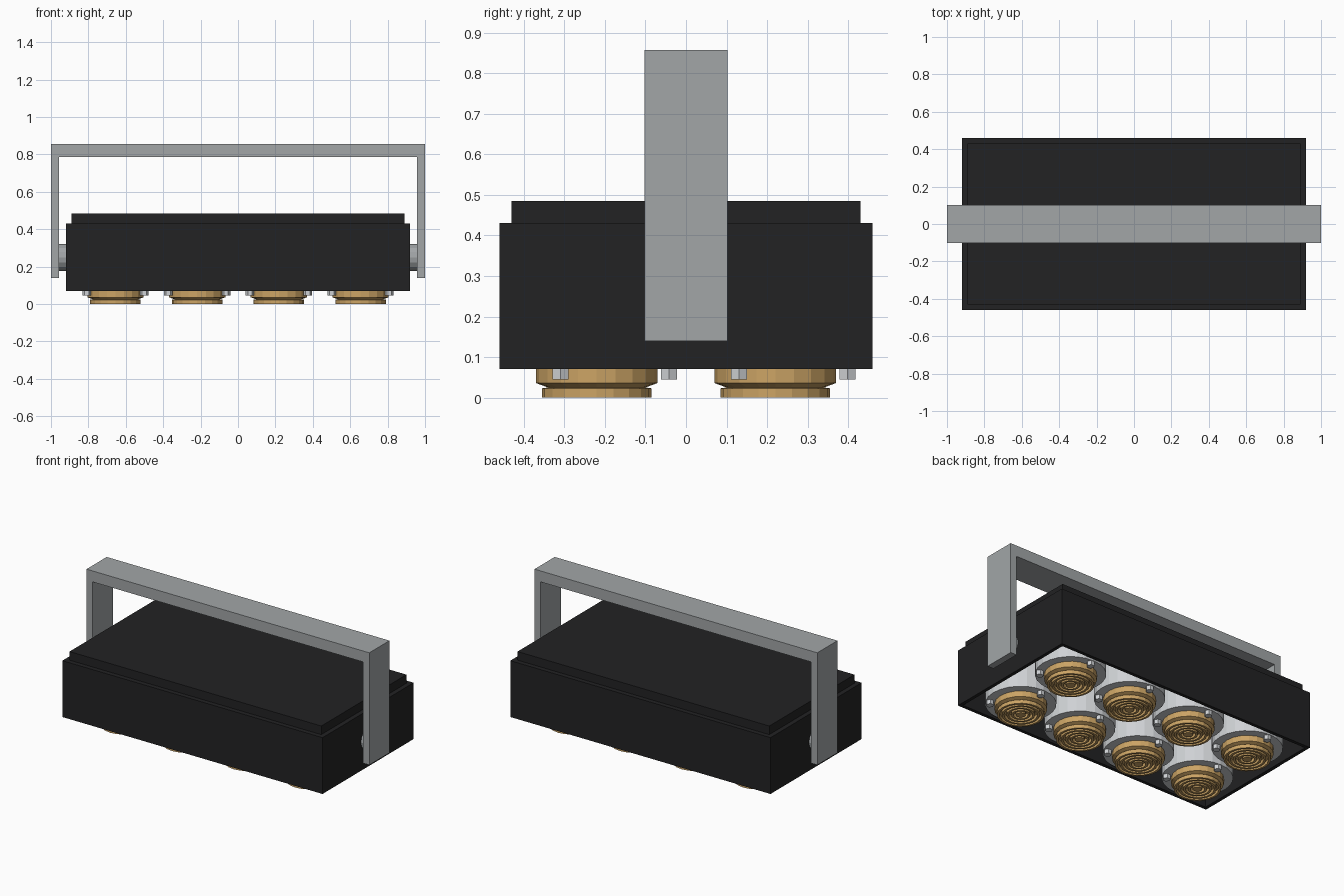
import bpy, bmesh
from math import cos, sin, pi, radians
from mathutils import Matrix

if "Cube" in bpy.data.objects:
    bpy.data.objects.remove(bpy.data.objects["Cube"])


def material(name, rgb):
    m = bpy.data.materials.new(name)
    m.diffuse_color = (*rgb, 1)
    m.use_nodes = True
    m.node_tree.nodes["Principled BSDF"].inputs["Base Color"].default_value = m.diffuse_color
    return m


BLACK = material("black_casing", (0.016, 0.016, 0.017))
GREY = material("grey_metal", (0.36, 0.38, 0.39))
SILVER = material("silver_metal", (0.62, 0.64, 0.66))
GOLD = material("gold_lens", (0.60, 0.37, 0.13))


def make_mesh(name, bm, mat):
    bmesh.ops.recalc_face_normals(bm, faces=bm.faces[:])
    me = bpy.data.meshes.new(name)
    bm.to_mesh(me)
    bm.free()
    me.materials.append(mat)
    return me


def place(name, me, loc=(0, 0, 0)):
    ob = bpy.data.objects.new(name, me)
    ob.location = loc
    bpy.context.collection.objects.link(ob)
    return ob


def add_box(bm, x, y, z):
    m = Matrix.Translation(((x[0] + x[1]) / 2, (y[0] + y[1]) / 2, (z[0] + z[1]) / 2))
    m = m @ Matrix.Diagonal((x[1] - x[0], y[1] - y[0], z[1] - z[0], 1))
    return bmesh.ops.create_cube(bm, size=1, matrix=m)["verts"]


def lathe(name, profile, sides, mat):
    # Revolve (radius, z) points about z, capping both ends
    bm = bmesh.new()
    rings = [[bm.verts.new((r * cos(2 * pi * i / sides), r * sin(2 * pi * i / sides), z))
              for i in range(sides)] for r, z in profile]
    for a, b in zip(rings, rings[1:]):
        for i in range(sides):
            j = (i + 1) % sides
            bm.faces.new((a[i], a[j], b[j], b[i]))
    bm.faces.new(rings[0])
    bm.faces.new(rings[-1])
    return make_mesh(name, bm, mat)


# Casing: box with a deep recess in its underside
bm = bmesh.new()
add_box(bm, (-0.92, 0.92), (-0.46, 0.46), (0.07, 0.43))
bm.normal_update()
under = min(bm.faces, key=lambda f: f.calc_center_median().z)
bmesh.ops.inset_region(bm, faces=[under], thickness=0.03)
for v in bmesh.ops.extrude_face_region(bm, geom=[under])["geom"]:
    if isinstance(v, bmesh.types.BMVert):
        v.co.z = 0.30
if under.is_valid:
    bmesh.ops.delete(bm, geom=[under], context="FACES_ONLY")
place("casing", make_mesh("casing", bm, BLACK))

# Raised top panel
bm = bmesh.new()
add_box(bm, (-0.89, 0.89), (-0.43, 0.43), (0.43, 0.485))
place("top_panel", make_mesh("top_panel", bm, BLACK))

# Mounting bracket: U profile extruded in depth
outline = [(-1, 0.14), (-1, 0.857), (1, 0.857), (1, 0.14),
           (0.957, 0.14), (0.957, 0.787), (-0.957, 0.787), (-0.957, 0.14)]
bm = bmesh.new()
face = bm.faces.new([bm.verts.new((x, -0.102, z)) for x, z in outline])
for v in bmesh.ops.extrude_face_region(bm, geom=[face])["geom"]:
    if isinstance(v, bmesh.types.BMVert):
        v.co.y = 0.102
place("bracket", make_mesh("bracket", bm, GREY))

# Pivots joining bracket and casing
pivot = lathe("pivot", [(0.072, -0.025), (0.072, 0.025)], 16, GREY)
for side, x in (("left", -0.938), ("right", 0.938)):
    place(side + "_pivot", pivot, (x, 0, 0.25)).rotation_euler.y = radians(90)

# Lamp parts: can, ridged lens and hexagonal bolts
can = lathe("lamp_can", [(0.203, 0.31), (0.203, 0.072), (0.148, 0.072), (0.148, 0.10)], 24, SILVER)
profile = [(0.15, 0.09), (0.15, 0.036), (0.12, 0.025), (0.135, 0.023)]
for r in (0.135, 0.108, 0.081, 0.054):
    profile += [(r, 0.022), (r, 0), (r - 0.013, 0), (r - 0.013, 0.022)]
profile += [(0.027, 0.022), (0.027, 0.0)]
lens = lathe("lens", profile, 20, GOLD)
bolt = lathe("bolt", [(0.023, 0.08), (0.023, 0.045)], 6, SILVER)

for row, y in enumerate((-0.22, 0.22), 1):
    for col, x in enumerate((-0.655, -0.218, 0.218, 0.655), 1):
        tag = f"_{row}_{col}"
        place("lamp_can" + tag, can, (x, y, 0))
        place("lens" + tag, lens, (x, y, 0))
        for n in range(3):
            a = radians(90 + 120 * n)
            place(f"bolt{tag}_{n + 1}", bolt, (x + 0.178 * cos(a), y + 0.178 * sin(a), 0))
